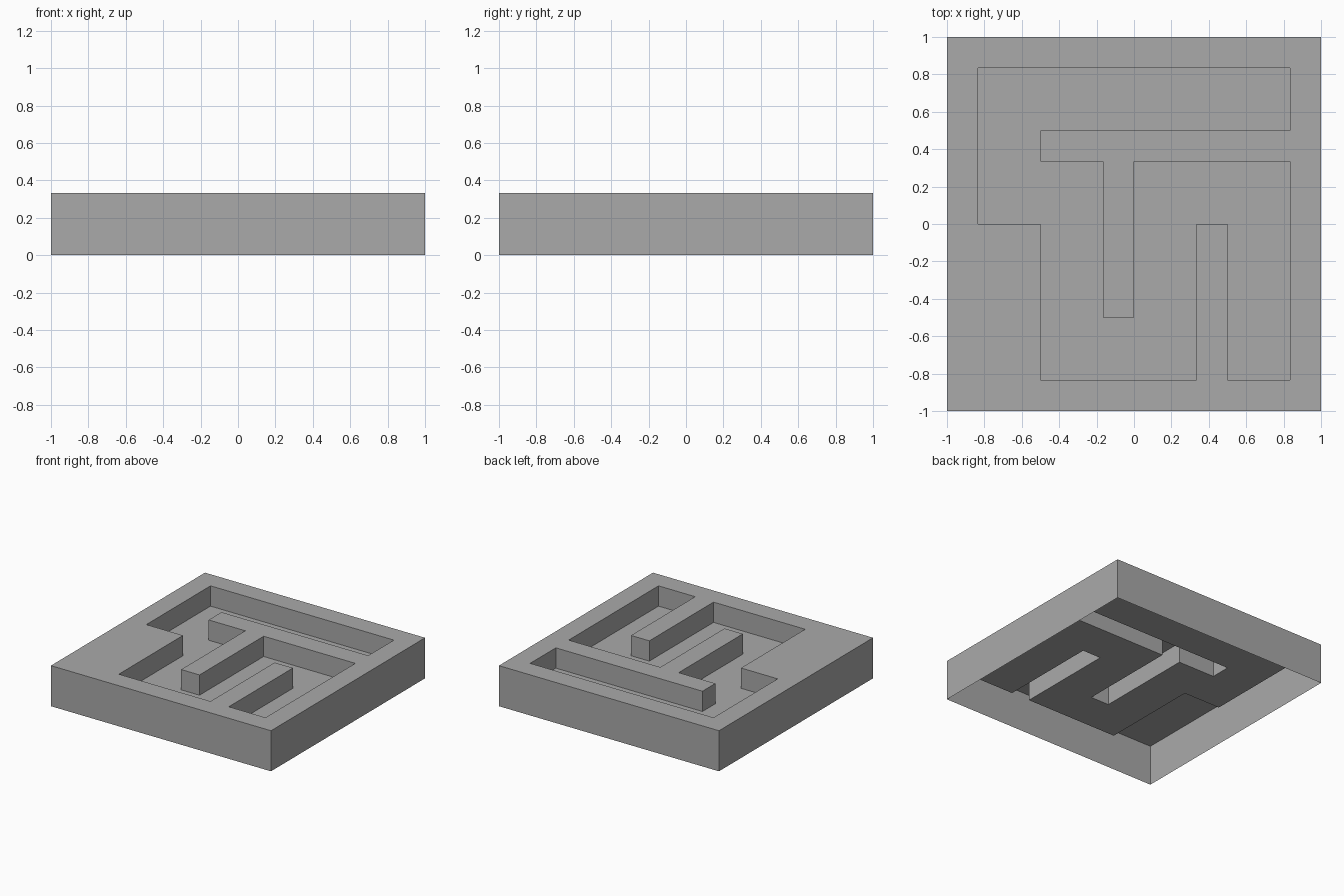
import bpy, bmesh

if "Cube" in bpy.data.objects:
    bpy.data.objects.remove(bpy.data.objects["Cube"])

HEIGHT, FLOOR = 1 / 3, 1 / 6
U = 1 / 6  # layout grid step

# Outlines in grid steps: plate runs counter-clockwise, channel clockwise,
# so that walls always face to the right of the direction of travel
PLATE = [(-6, -6), (6, -6), (6, 6), (-6, 6)]
CHANNEL = [(-5, 5), (5, 5), (5, 3), (-3, 3), (-3, 2), (-1, 2), (-1, -3), (0, -3), (0, 2),
           (5, 2), (5, -5), (3, -5), (3, 0), (2, 0), (2, -5), (-3, -5), (-3, 0), (-5, 0)]

bm = bmesh.new()


def ring(points, z):
    return [bm.verts.new((x * U, y * U, z)) for x, y in points]


def walls(low, high):
    n = len(low)
    for i in range(n):
        j = (i + 1) % n
        bm.faces.new((low[i], low[j], high[j], high[i]))


# Outer walls (open underneath) and channel walls
plate_top = ring(PLATE, HEIGHT)
walls(ring(PLATE, 0), plate_top)
channel_top, channel_low = ring(CHANNEL, HEIGHT), ring(CHANNEL, FLOOR)
walls(channel_low, channel_top)

# Channel floor
bm.faces.new(channel_low[::-1])

# Top surface around the channel
rim = [e for e in bm.edges if all(abs(v.co.z - HEIGHT) < 1e-5 for v in e.verts)]
top = bmesh.ops.triangle_fill(bm, edges=rim, use_beauty=True, use_dissolve=False, normal=(0, 0, 1))
for f in top["geom"]:
    if isinstance(f, bmesh.types.BMFace):
        f.normal_update()
        if f.normal.z < 0:
            f.normal_flip()

mesh = bpy.data.meshes.new("channelled_plate")
bm.to_mesh(mesh)
bm.free()

grey = bpy.data.materials.new("plain grey")
grey.diffuse_color = (0.4, 0.4, 0.4, 1)
grey.use_nodes = True
grey.node_tree.nodes["Principled BSDF"].inputs["Base Color"].default_value = grey.diffuse_color
mesh.materials.append(grey)
bpy.context.collection.objects.link(bpy.data.objects.new("channelled_plate", mesh))
